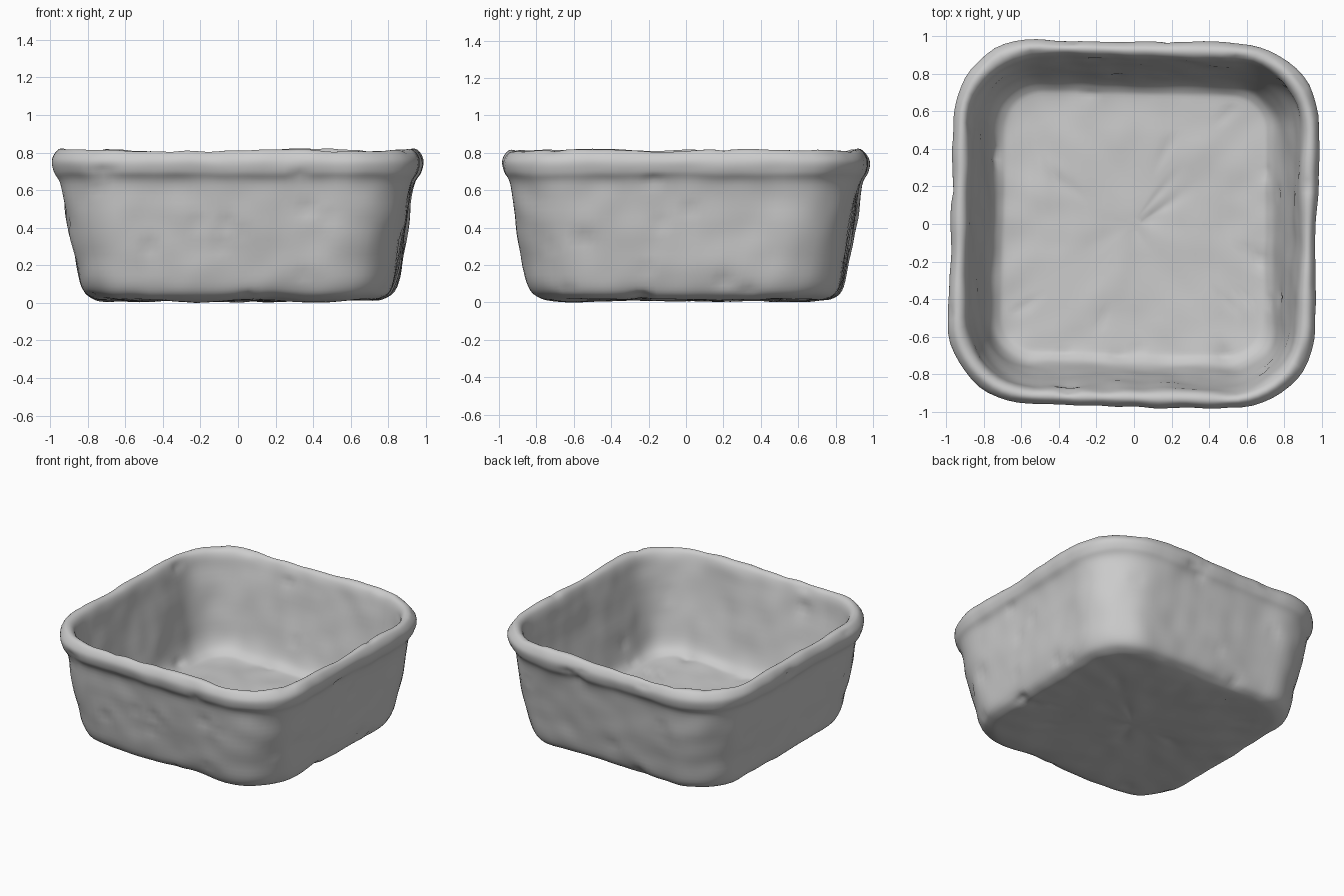
import bpy, bmesh, math, random
from mathutils import Vector, Matrix, noise

random.seed(4)
cube = bpy.data.objects.get("Cube")
if cube:
    bpy.data.objects.remove(cube)

# Wall section from under the base, up over the rim, down to the inner floor:
# half width, height, corner radius
SECTION = [
    (0.04, 0.015, 0.02), (0.40, 0.015, 0.15), (0.68, 0.015, 0.27),
    (0.775, 0.03, 0.31), (0.83, 0.09, 0.33), (0.865, 0.26, 0.34),
    (0.90, 0.46, 0.36), (0.925, 0.63, 0.38), (0.962, 0.70, 0.42),
    (0.972, 0.76, 0.43), (0.945, 0.808, 0.42), (0.91, 0.81, 0.39),
    (0.883, 0.77, 0.37), (0.86, 0.66, 0.34), (0.81, 0.40, 0.29),
    (0.765, 0.21, 0.25), (0.715, 0.135, 0.21), (0.64, 0.115, 0.17),
    (0.40, 0.115, 0.12), (0.04, 0.115, 0.02),
]
STEPS = 5        # rings between section points
ARC, SIDE = 12, 28


def smooth_path(points):
    """Catmull-Rom curve through the section points."""
    pts = [Vector(p) for p in points]
    pts = [pts[0]] + pts + [pts[-1]]
    path = []
    for a, b, c, d in zip(pts, pts[1:], pts[2:], pts[3:]):
        for i in range(STEPS):
            t = i / STEPS
            path.append(b + 0.5 * t * (c - a + t * (2*a - 5*b + 4*c - d + t * (3*(b - c) + d - a))))
    return path + [pts[-1]]


def rounded_square(half, height, radius):
    """One ring: four arcs joined by evenly divided straight sides."""
    straight = half - radius
    ring = []
    for q in range(4):
        turn = Matrix.Rotation(q * math.pi / 2, 3, 'Z')
        for i in range(ARC):
            a = i / ARC * math.pi / 2
            ring.append(turn @ Vector((straight + radius * math.cos(a), straight + radius * math.sin(a), height)))
        for i in range(SIDE):
            ring.append(turn @ Vector((straight * (1 - 2 * i / SIDE), half, height)))
    return ring


# Clay box loft
bm = bmesh.new()
rings = [[bm.verts.new(p) for p in rounded_square(*s)] for s in smooth_path(SECTION)]
count = len(rings[0])
for low, high in zip(rings, rings[1:]):
    for i in range(count):
        j = (i + 1) % count
        bm.faces.new((low[i], low[j], high[j], high[i]))
bm.faces.new(rings[0][::-1])
bm.faces.new(rings[-1])
bmesh.ops.recalc_face_normals(bm, faces=bm.faces)
bm.normal_update()

# Hand-worked unevenness and scattered small dents
dents = [(v.co.copy(), random.uniform(0.02, 0.045)) for v in random.sample(list(bm.verts), 90)]
moves = []
for v in bm.verts:
    p = v.co
    push = 0.014 * noise.noise(p * 2.6) + 0.008 * noise.noise(p * 7 + Vector((3, 8, 1)))
    for centre, size in dents:
        push -= 0.35 * size * math.exp(-(p - centre).length_squared / (size * size))
    moves.append(v.normal * push)
lean = Matrix.Rotation(math.radians(-1.3), 3, 'Z')
for v, move in zip(bm.verts, moves):
    v.co = lean @ (v.co + move)
lowest = min(v.co.z for v in bm.verts)
bmesh.ops.translate(bm, verts=bm.verts, vec=(0, 0, -lowest))

mesh = bpy.data.meshes.new("clay_box")
bm.to_mesh(mesh)
bm.free()
box = bpy.data.objects.new("clay_box", mesh)
bpy.context.collection.objects.link(box)

# Plain grey clay
clay = bpy.data.materials.new("grey clay")
clay.use_nodes = True
clay.diffuse_color = (0.6, 0.6, 0.6, 1)
clay.node_tree.nodes["Principled BSDF"].inputs["Base Color"].default_value = (0.6, 0.6, 0.6, 1)
mesh.materials.append(clay)
for face in mesh.polygons:
    face.use_smooth = True
